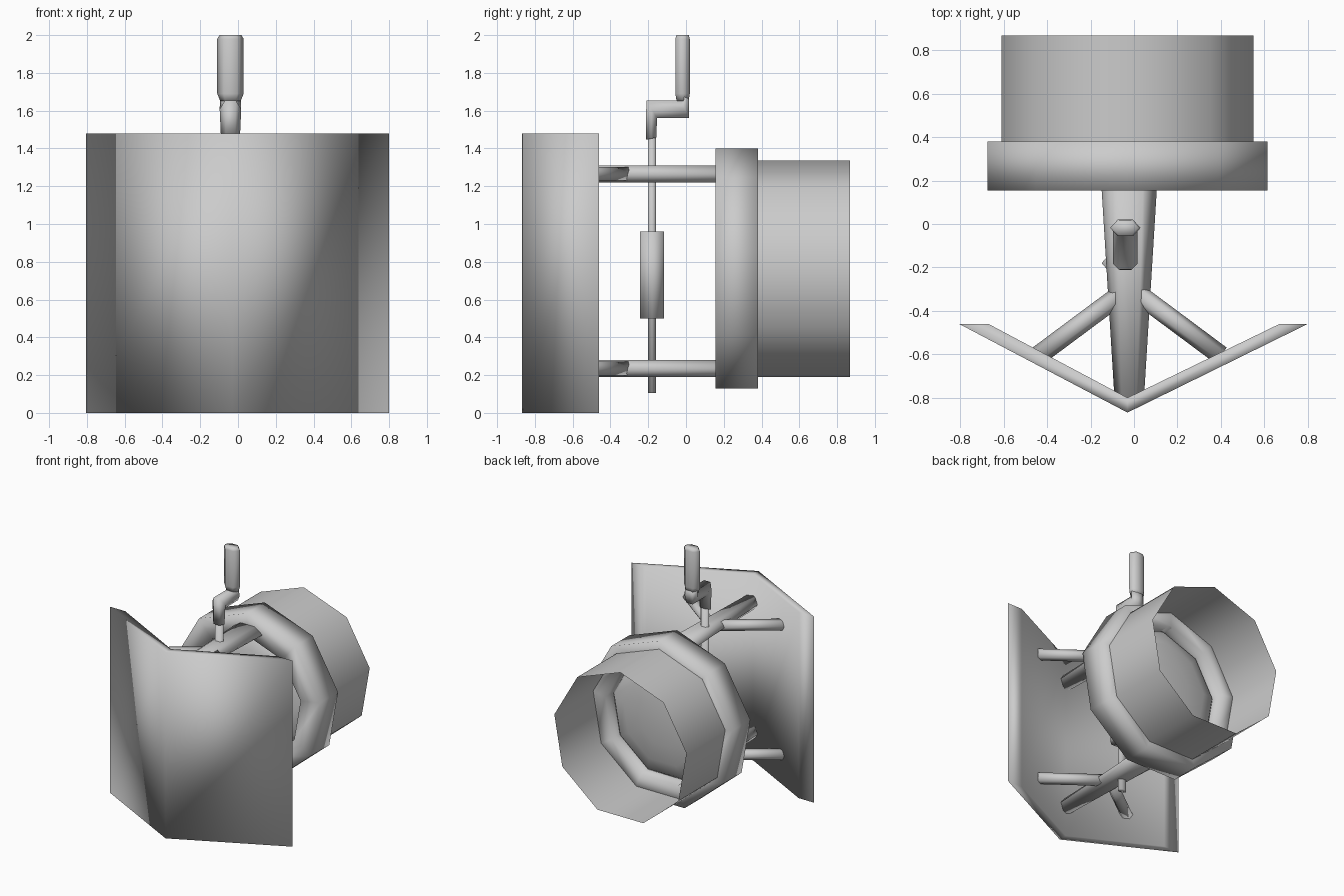
import bpy, bmesh, math
from mathutils import Vector as V

if "Cube" in bpy.data.objects:
    bpy.data.objects.remove(bpy.data.objects["Cube"])

CX, CZ = -0.03, 0.745          # axis of the round housing


def finish(name, verts, faces):
    me = bpy.data.meshes.new(name)
    me.from_pydata(verts, [], faces)
    bm = bmesh.new()
    bm.from_mesh(me)
    bmesh.ops.remove_doubles(bm, verts=bm.verts, dist=1e-4)
    bmesh.ops.recalc_face_normals(bm, faces=bm.faces)
    for f in bm.faces:             # soft shading across every edge
        f.smooth = True
    bm.to_mesh(me)
    bm.free()
    ob = bpy.data.objects.new(name, me)
    bpy.context.collection.objects.link(ob)
    return ob


def loft(name, rings, n=6):
    """Capped six-sided tube through rings (centre, half axis a, half axis b)."""
    verts, faces = [], []
    for c, a, b in rings:
        for k in range(n):
            t = 2 * math.pi * k / n
            verts.append(V(c) + V(a) * math.cos(t) + V(b) * math.sin(t) / math.sin(math.pi / 3))
    for i in range(len(rings) - 1):
        for k in range(n):
            j = (k + 1) % n
            faces.append((i * n + k, i * n + j, i * n + n + j, i * n + n + k))
    faces += [tuple(range(n)), tuple(range((len(rings) - 1) * n, len(rings) * n))]
    return finish(name, verts, faces)


def lathe(name, profile, closed=False, n=9):
    """Nine-sided turning of (radius, y) points about the housing axis."""
    m = len(profile)
    verts = []
    for k in range(n):
        t = math.pi / 2 + 2 * math.pi * k / n
        verts += [(CX + r * math.cos(t), y, CZ + r * math.sin(t)) for r, y in profile]
    faces = []
    for k in range(n):
        p, q = k * m, (k + 1) % n * m
        for i in range(m if closed else m - 1):
            j = (i + 1) % m
            faces.append((p + i, p + j, q + j, q + i))
    return finish(name, verts, faces)


# V-shaped front shield
plan = [(-0.805, -0.46), (CX, -0.868), (0.80, -0.46), (0.67, -0.46), (CX, -0.80), (-0.67, -0.46)]
verts = [(x, y, z) for z in (0, 1.48) for x, y in plan]
faces = [(i, (i + 1) % 6, (i + 1) % 6 + 6, i + 6) for i in range(6)]
for o in (0, 6):
    faces += [(o, o + 1, o + 4, o + 5), (o + 1, o + 2, o + 3, o + 4)]
finish("shield", verts, faces)

# housing ring, open hood and lens
lathe("housing_ring", [(0.655, 0.155), (0.655, 0.38), (0.48, 0.38), (0.48, 0.155)], closed=True)
lathe("hood", [(0.59, 0.375), (0.59, 0.868)])
lens = [(0.49 * math.sin(math.pi * i / 8), 0.27 - 0.1 * math.cos(math.pi * i / 8)) for i in range(9)]
lathe("lens", lens)

# tapered bars and their side braces, top and bottom
for label, z in (("upper", 1.265), ("lower", 0.235)):
    loft(label + "_bar", [((-0.022, y, z), (w, 0, 0), (0, 0, 0.046))
                          for y, w in ((-0.80, 0.068), (0.37, 0.14))])
    for s, side in ((-1, "left"), (1, "right")):
        p, q = V((-0.02 + s * 0.03, -0.315, z)), V((-0.02 + s * 0.42, -0.605, z))
        across = (q - p).normalized().cross(V((0, 0, 1))) * 0.045
        loft(f"{label}_{side}_brace", [(p, across, (0, 0, 0.036)), (q, across, (0, 0, 0.036))])

# vertical rod with its thicker sleeve
HX = -0.04
for name, z0, z1, ry in (("rod", 0.105, 1.50, 0.022), ("sleeve", 0.50, 0.96, 0.063)):
    loft(name, [((HX, -0.18, z), (ry * 1.73, 0, 0), (0, ry, 0)) for z in (z0, z1)])

# crank arm
loft("crank_arm", [((HX, y, z), (w, 0, 0), (0, dy, dz)) for y, z, w, dy, dz in (
    (-0.184, 1.452, 0.05, 0.028, 0.006),
    (-0.182, 1.608, 0.057, 0.028, -0.046),
    (-0.006, 1.608, 0.057, 0.022, -0.046),
    (-0.010, 1.680, 0.055, 0.026, 0))])

# crank grip
loft("crank_grip", [((HX, -0.018, z), (w, 0, 0), (0, d, 0)) for z, w, d in (
    (1.65, 0.054, 0.032), (1.69, 0.07, 0.038), (1.98, 0.07, 0.038), (2.0, 0.058, 0.033))])
